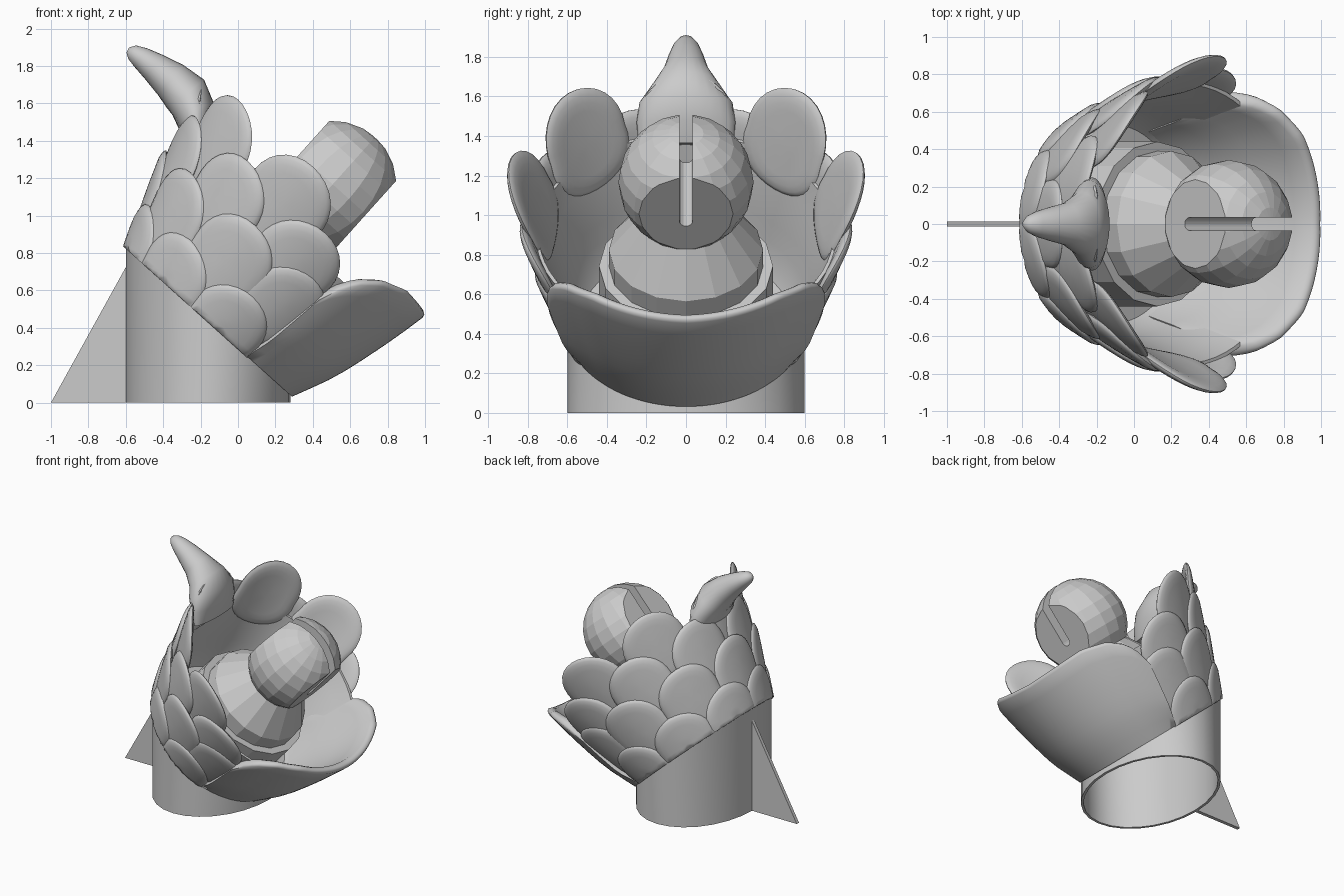
import bpy, bmesh
from math import sin, cos, pi, radians
from mathutils import Matrix, Vector

cube = bpy.data.objects.get("Cube")
if cube:
    bpy.data.objects.remove(cube)

mat = bpy.data.materials.new("plain_grey")
mat.use_nodes = True
GREY = (0.6, 0.6, 0.6, 1)
mat.diffuse_color = GREY
mat.node_tree.nodes["Principled BSDF"].inputs["Base Color"].default_value = GREY

# Tilted frame of the flower: x runs down the slope, z is the cup axis
TILT = radians(41.9)
CENTRE = Vector((-0.155, 0, 0.43))
FRAME = Matrix.Translation(CENTRE) @ Matrix.Rotation(TILT, 4, 'Y')


def finish(name, bm, angle=30, frame=None):
    """Turn a bmesh into a shaded object, optionally moved into the tilted frame."""
    if frame:
        bm.transform(frame)
    bmesh.ops.recalc_face_normals(bm, faces=bm.faces)
    mesh = bpy.data.meshes.new(name)
    bm.to_mesh(mesh)
    bm.free()
    mesh.materials.append(mat)
    obj = bpy.data.objects.new(name, mesh)
    bpy.context.collection.objects.link(obj)
    bpy.ops.object.select_all(action='DESELECT')
    obj.select_set(True)
    bpy.context.view_layer.objects.active = obj
    if angle:
        bpy.ops.object.shade_smooth_by_angle(angle=radians(angle))
    return obj


def loft(bm, rings, caps=True):
    """Skin a list of equally long closed point rings."""
    rows = [[bm.verts.new(p) for p in ring] for ring in rings]
    n = len(rows[0])
    for a, b in zip(rows, rows[1:]):
        for i in range(n):
            j = (i + 1) % n
            bm.faces.new((a[i], a[j], b[j], b[i]))
    if caps:
        bm.faces.new(rows[0])
        bm.faces.new(rows[-1])


def revolve(name, profile, sides, angle):
    bm = bmesh.new()
    loft(bm, [[(r * cos(2 * pi * i / sides), r * sin(2 * pi * i / sides), w)
               for i in range(sides)] for r, w in profile])
    return finish(name, bm, angle, FRAME)


def lerp(x, table):
    for (x0, y0), (x1, y1) in zip(table, table[1:]):
        if x <= x1:
            return y0 + (y1 - y0) * (x - x0) / (x1 - x0)
    return table[-1][1]


def cup_radius(w):
    return 0.59 + 0.36 * w - 0.11 * w * w


# Base: hollow upright tube sliced by the slope
bm = bmesh.new()
def tube_ring(inset, top, n=28):
    pts = []
    for i in range(n):
        x = -0.16 + (0.44 - inset) * cos(2 * pi * i / n)
        y = (0.6 - inset) * sin(2 * pi * i / n)
        pts.append((x, y, 0.43 - 0.897 * (x + 0.155) if top else 0))
    return pts
loft(bm, [tube_ring(0, True), tube_ring(0, False), tube_ring(0.02, False), tube_ring(0.02, True)])
finish("base_tube", bm, 20)

# Back fin
bm = bmesh.new()
loft(bm, [[(-1, y, 0), (-0.58, y, 0), (-0.58, y, 0.76)] for y in (-0.014, 0.014)])
finish("back_fin", bm, 0)

# Bowl with a floor and a wall thinning towards the rim
levels = [0, 0.1, 0.2, 0.3, 0.4, 0.5, 0.58, 0.64]
outer = [(cup_radius(w) - 0.01, w) for w in levels]
inner = [(cup_radius(w) - lerp(w, [(0, 0.055), (0.4, 0.055), (0.64, 0.03)]), max(w, 0.04))
         for w in reversed(levels)]
revolve("bowl", outer + inner, 64, 40)


# Scales and petals: flattened spheres wrapped onto the bowl
def scale(name, phi0, wc, half_w, half_h, lean):
    bm = bmesh.new()
    bmesh.ops.create_uvsphere(bm, u_segments=32, v_segments=14, radius=1)
    for v in bm.verts:
        a, b, c = v.co
        flat = c * 0.045 * (1.0 if abs(c) < 0.6 else 0.6 / abs(c) + 0.25 * (abs(c) - 0.6))
        r = cup_radius(wc) + (0.28 * half_h + lean) * b + flat
        # Lower half keeps its width, so the scale is tongue shaped
        spread = a if b > 0 else a * (1 - 0.3 * b)
        phi = radians(phi0) + spread * half_w / cup_radius(wc)
        v.co = (r * cos(phi), r * sin(phi), max(wc + b * half_h, -0.005))
    finish(name, bm, 60, FRAME)


# angle, axis height, half width, half height, lean
ROWS = {
    "lower_scale": [(83, 0.03, 0.22, 0.23, 0.03), (122, 0.03, 0.23, 0.23, 0.03),
                    (162, 0.02, 0.23, 0.23, 0.03)],
    "middle_scale": [(71, 0.31, 0.22, 0.24, 0.02), (102, 0.30, 0.24, 0.25, 0.03),
                     (141, 0.29, 0.24, 0.24, 0.03), (180, 0.29, 0.24, 0.24, 0.03)],
    "upper_scale": [(80, 0.52, 0.24, 0.25, 0.02), (120, 0.53, 0.24, 0.25, 0.02),
                    (160, 0.52, 0.24, 0.25, 0.02)],
    "petal": [(99, 0.72, 0.25, 0.27, 0.035), (139, 0.73, 0.25, 0.26, 0.03),
              (180, 0.68, 0.25, 0.25, 0.03)],
}
for row, items in ROWS.items():
    for k, (phi, *size) in enumerate(items, 1):
        if phi == 180:
            scale(f"{row}_back", phi, *size)
        else:
            scale(f"{row}_left_{k}", phi, *size)
            scale(f"{row}_right_{k}", -phi, *size)

# Broad front lip, a curved shell with a rounded rim
RIM = [(0, 0.78), (15, 0.79), (35, 0.805), (48, 0.76), (56, 0.68), (60, 0.60), (63, 0.48)]
bm = bmesh.new()
steps = 48
columns = []
for i in range(steps + 1):
    deg = -63 + 126 * i / steps
    top = lerp(abs(deg), RIM)
    out = lerp(abs(deg), [(0, 0.03), (45, 0.03), (63, 0.05)])
    section = [(out * min(1, 0.2 + k / 3), top * k / 8) for k in range(9)]
    section += [(out * 0.75, top + 0.018), (out * 0.2, top + 0.027), (-0.015, top + 0.018)]
    section += [(-0.03 - 0.033 * min(1, (8 - k) / 4), top * k / 8) for k in range(8, -1, -1)]
    columns.append([((cup_radius(w) + d) * cos(radians(deg)),
                     (cup_radius(w) + d) * sin(radians(deg)), w) for d, w in section])
loft(bm, columns)
finish("front_lip", bm, 60, FRAME)

# Hooked beak sweeping back from the rear petal: x, z, half width, half thickness
BEAK = [(-0.215, 1.36, 0.24, 0.05), (-0.225, 1.47, 0.25, 0.09), (-0.24, 1.57, 0.235, 0.115),
        (-0.28, 1.65, 0.17, 0.125), (-0.36, 1.725, 0.115, 0.105), (-0.45, 1.795, 0.09, 0.08),
        (-0.52, 1.845, 0.068, 0.06), (-0.565, 1.873, 0.045, 0.042), (-0.59, 1.885, 0.015, 0.015)]
bm = bmesh.new()
rings = []
for k, (x, z, hw, ht) in enumerate(BEAK):
    p, q = BEAK[max(k - 1, 0)], BEAK[min(k + 1, len(BEAK) - 1)]
    along = Vector((q[0] - p[0], 0, q[1] - p[1])).normalized()
    side = Vector((along.z, 0, -along.x))
    rings.append([Vector((x, 0, z)) + side * ht * cos(t) + Vector((0, hw * sin(t), 0))
                  for t in (2 * pi * i / 24 for i in range(24))])
loft(bm, rings)
finish("hooked_beak", bm, 60)

# Faceted stem with flange and cone
revolve("stem_flange", [(0.44, 0.03), (0.44, 0.42)], 16, 0)
revolve("stem", [(0.39, 0.03), (0.39, 0.53), (0.23, 0.76)], 16, 0)

# Ball with two flat sides and a slot
bm = bmesh.new()
bmesh.ops.create_uvsphere(bm, u_segments=18, v_segments=12, radius=0.342)
for s in (-1, 1):
    cut = bmesh.ops.bisect_plane(bm, geom=bm.verts[:] + bm.edges[:] + bm.faces[:],
                                 plane_co=(0.24 * s, 0, 0), plane_no=(s, 0, 0), clear_outer=True)
    rim = [e for e in cut["geom_cut"] if isinstance(e, bmesh.types.BMEdge)]
    bmesh.ops.edgeloop_fill(bm, edges=rim)
ball = finish("slotted_ball", bm, 0, FRAME @ Matrix.Translation((0, 0, 0.99)))

bm = bmesh.new()
arc = [(0.034 * cos(t), 0.94 + 0.034 * sin(t)) for t in (pi + pi * i / 8 for i in range(9))]
outline = arc + [(0.034, 1.5), (-0.034, 1.5)]
loft(bm, [[(x, y, z) for y, z in outline] for x in (-0.5, 0.5)])
cutter = finish("slot_cutter", bm, 0, FRAME)
cutter.hide_render = True
slot = ball.modifiers.new("slot", 'BOOLEAN')
slot.operation = 'DIFFERENCE'
slot.solver = 'EXACT'
slot.object = cutter
bpy.context.view_layer.objects.active = ball
bpy.ops.object.modifier_apply(modifier=slot.name)
bpy.data.objects.remove(cutter)
